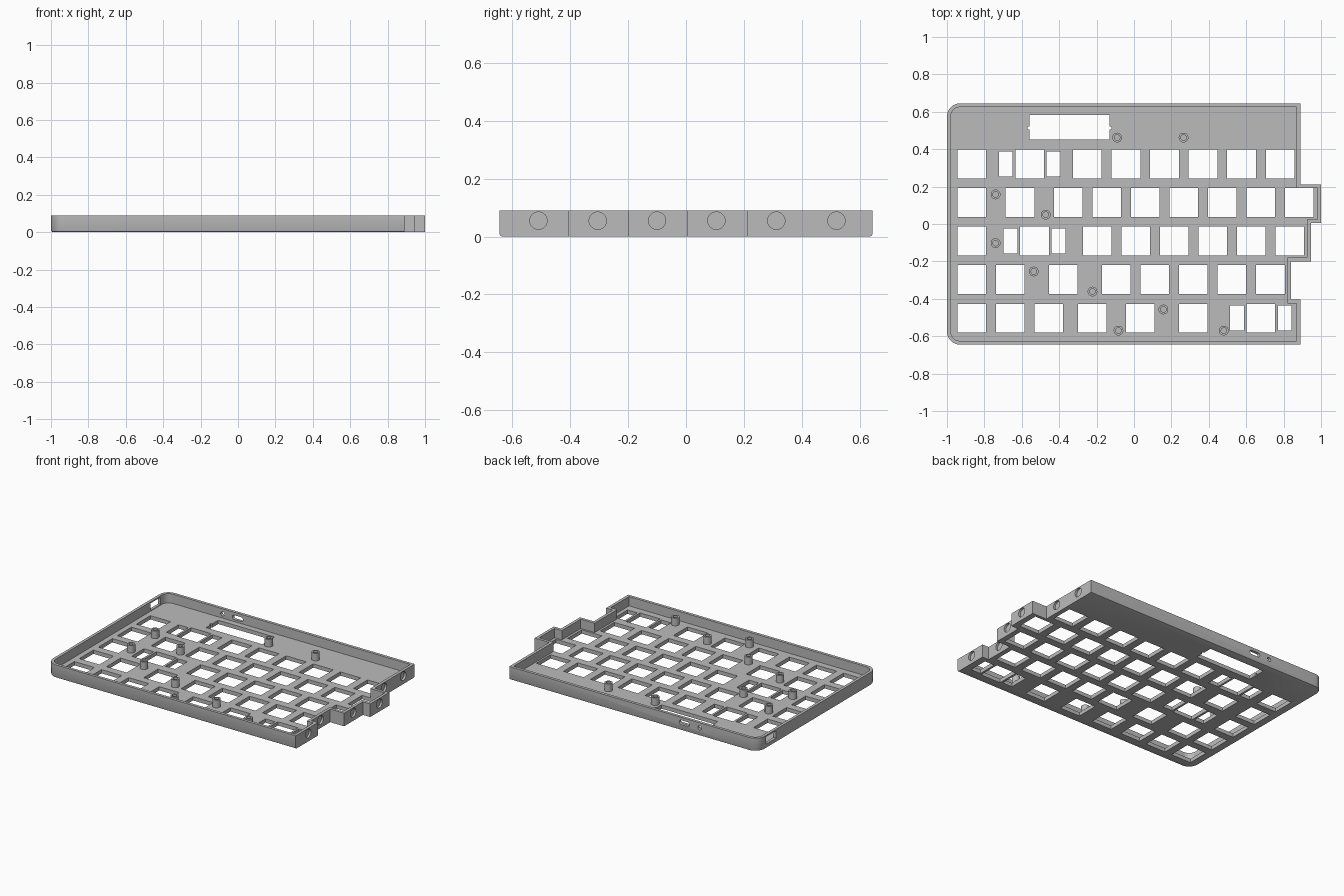
import bpy, bmesh, math
from mathutils import Matrix, Vector

if "Cube" in bpy.data.objects:
    bpy.data.objects.remove(bpy.data.objects["Cube"])

U = 0.206            # key pitch
HEIGHT, FLOOR, WALL = 0.09, 0.026, 0.02

grey = bpy.data.materials.new("plain grey")
grey.use_nodes = True
grey.diffuse_color = (0.5, 0.5, 0.5, 1)
grey.node_tree.nodes["Principled BSDF"].inputs["Base Color"].default_value = (0.5, 0.5, 0.5, 1)


def make_object(name, bm):
    bmesh.ops.recalc_face_normals(bm, faces=bm.faces[:])
    mesh = bpy.data.meshes.new(name)
    bm.to_mesh(mesh)
    bm.free()
    mesh.materials.append(grey)
    obj = bpy.data.objects.new(name, mesh)
    bpy.context.collection.objects.link(obj)
    return obj


def outline(t):
    """Stepped case outline, inset by t, with rounded left corners."""
    r, left, top = 0.07 - t, -1 + t, 0.645 - t
    pts = []
    for cy, start in ((top - r, 90), (r - top, 180)):
        for i in range(9):
            a = math.radians(start + i * 11.25)
            pts.append((left + r + r * math.cos(a), cy + r * math.sin(a)))
    steps = ((0.89, -0.405, -t), (0.84, -0.2, t), (0.945, 0.005, t), (1.0, 0.212, -t))
    pts.append((0.89 - t, -top))
    for i, (x, y, shift) in enumerate(steps):
        nxt = steps[i + 1][0] if i < 3 else 0.89
        pts += [(x - t, y + shift), (nxt - t, y + shift)]
    pts.append((0.89 - t, top))
    return pts


def prism(points, z0, z1):
    bm = bmesh.new()
    face = bm.faces.new([bm.verts.new((x, y, z0)) for x, y in points])
    out = bmesh.ops.extrude_face_region(bm, geom=[face])
    verts = [g for g in out["geom"] if isinstance(g, bmesh.types.BMVert)]
    bmesh.ops.translate(bm, vec=(0, 0, z1 - z0), verts=verts)
    bmesh.ops.recalc_face_normals(bm, faces=bm.faces[:])
    return bm


def add_box(bm, center, size):
    bmesh.ops.create_cube(bm, size=1, matrix=Matrix.Translation(center) @ Matrix.Diagonal((*size, 1)))


def add_rod(bm, center, radius, depth, axis):
    turn = Vector((0, 0, 1)).rotation_difference(Vector(axis)).to_matrix().to_4x4()
    bmesh.ops.create_cone(bm, cap_ends=True, segments=32, radius1=radius, radius2=radius,
                          depth=depth, matrix=Matrix.Translation(center) @ turn)


def cut(target, bm, name):
    cutter = make_object(name, bm)
    cutter.hide_render = True
    mod = target.modifiers.new(name, "BOOLEAN")
    mod.operation, mod.solver, mod.object = "DIFFERENCE", "EXACT", cutter
    mod.use_self = True
    bpy.context.view_layer.objects.active = target
    bpy.ops.object.modifier_apply(modifier=name)
    bpy.data.objects.remove(cutter)


# Case body with a chamfered lower edge on the front, back and left
bm = prism(outline(0), 0, HEIGHT)
rim = [e for e in bm.edges if all(v.co.z < 0.001 for v in e.verts)
       and (all(abs(v.co.y) > 0.64 for v in e.verts) or all(v.co.x < -0.9 for v in e.verts))]
bmesh.ops.bevel(bm, geom=rim, offset=0.01, segments=2, profile=0.5, affect="EDGES")
case = make_object("case", bm)
cut(case, prism(outline(WALL), FLOOR, HEIGHT + 0.1), "pocket")

# Key openings, in key units from the first column of each row
rows = (
    [0, 1.5] + [3 + i for i in range(6)],
    [0, 1.25] + [2.5 + i for i in range(7)],
    [0, 1.625] + [3.25 + i for i in range(6)],
    [0, 1, 2.375] + [3.75 + i for i in range(5)],
    [0, 1, 2, 3.125, 4.375, 5.75, 7.5],
)
stabilised = {0: 1.5, 2: 1.625, 4: 7.5}
bm = bmesh.new()
for r, cols in enumerate(rows):
    y = 0.321 - r * U
    for c in cols:
        add_box(bm, (c * U - 0.867, y, 0), (0.153, 0.153, 0.1))
    if r in stabilised:
        for side in (-1, 1):
            add_box(bm, (stabilised[r] * U - 0.867 + side * 0.128, y, 0), (0.074, 0.134, 0.1))
# Display window with its side nicks
add_box(bm, (-0.345, 0.518, 0), (0.428, 0.132, 0.1))
add_box(bm, (-0.345, 0.512, 0), (0.45, 0.016, 0.1))
cut(case, bm, "key_openings")

# Wall openings: blind magnet sockets, port slot, button hole, side opening
bm = bmesh.new()
for y, x in zip((-0.51, -0.305, -0.1, 0.105, 0.312, 0.52), (0.89, 0.84, 0.945, 1.0, 0.89, 0.89)):
    add_rod(bm, (x, y, 0.055), 0.03, 0.028, (1, 0, 0))
add_rod(bm, (-0.555, 0.64, 0.055), 0.014, 0.1, (0, 1, 0))
for side in (-1, 1):
    add_rod(bm, (-0.44 + side * 0.025, 0.64, 0.055), 0.015, 0.1, (0, 1, 0))
add_box(bm, (-0.44, 0.64, 0.055), (0.05, 0.1, 0.03))
add_box(bm, (-1, 0.505, 0.055), (0.1, 0.11, 0.05))
cut(case, bm, "wall_openings")

# Hollow screw posts standing on the plate
posts = ((-0.09, 0.462), (0.265, 0.462), (-0.74, 0.158), (-0.472, 0.05), (-0.74, -0.102),
         (-0.536, -0.254), (-0.222, -0.361), (-0.083, -0.57), (0.157, -0.457), (0.48, -0.57))
profile = ((0.015, FLOOR - 0.004), (0.015, 0.078), (0.026, 0.078), (0.026, FLOOR - 0.004))
bm = bmesh.new()
for x, y in posts:
    verts = [bm.verts.new((x + r, y, z)) for r, z in profile]
    edges = [bm.edges.new((verts[i], verts[(i + 1) % 4])) for i in range(4)]
    bmesh.ops.spin(bm, geom=verts + edges, cent=(x, y, 0), axis=(0, 0, 1),
                   angle=math.tau, steps=24, use_merge=True)
bmesh.ops.remove_doubles(bm, verts=bm.verts[:], dist=0.0001)
screw_posts = make_object("screw_posts", bm)

# Smooth the curved faces and keep the corners crisp
for obj in (case, screw_posts):
    bpy.ops.object.select_all(action="DESELECT")
    obj.select_set(True)
    bpy.context.view_layer.objects.active = obj
    bpy.ops.object.shade_smooth_by_angle(angle=math.radians(30))
